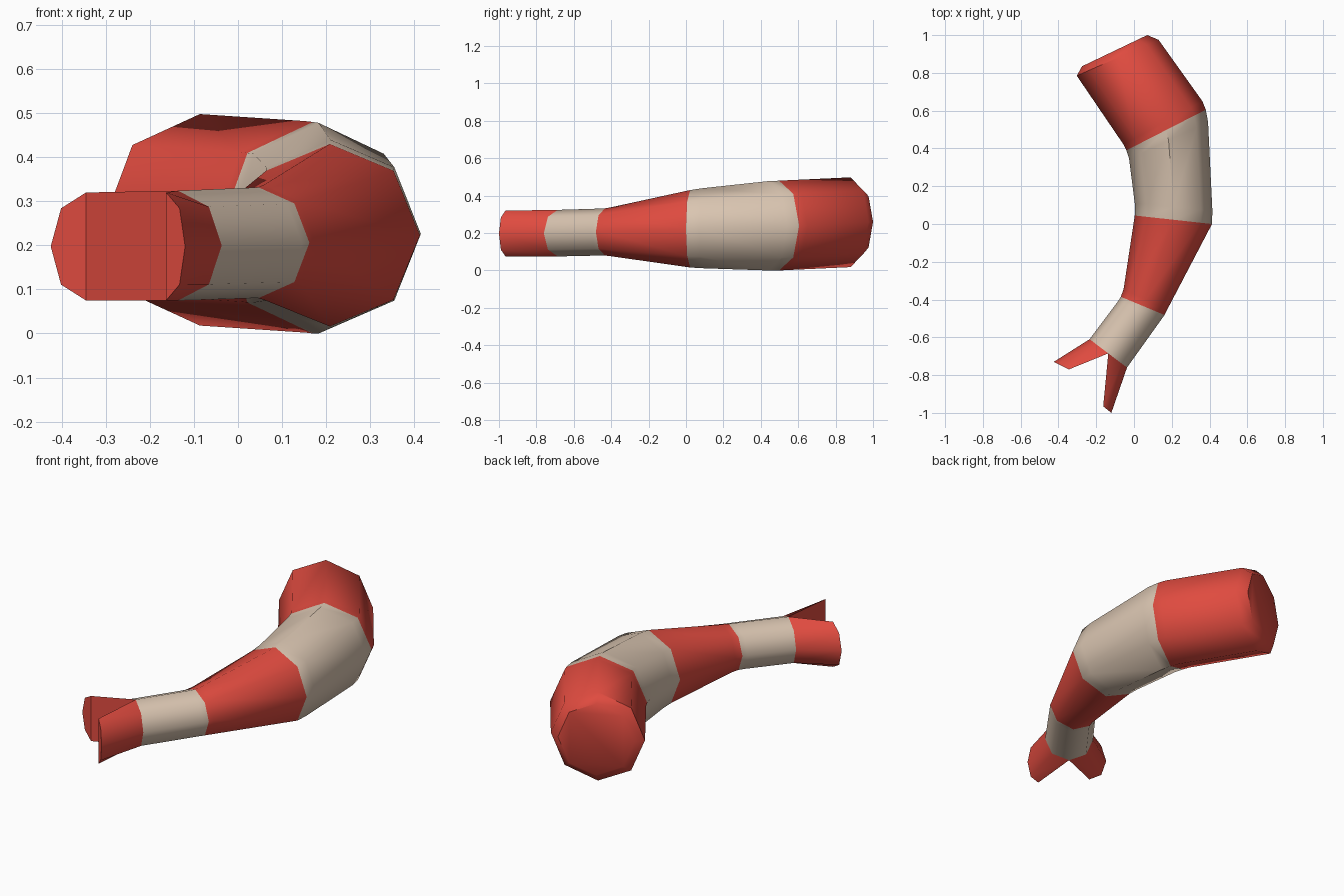
import bpy, bmesh, math
from mathutils import Vector

if "Cube" in bpy.data.objects:
    bpy.data.objects.remove(bpy.data.objects["Cube"])


def material(name, rgb):
    m = bpy.data.materials.new(name)
    m.diffuse_color = (*rgb, 1)
    m.use_nodes = True
    m.node_tree.nodes["Principled BSDF"].inputs["Base Color"].default_value = m.diffuse_color
    return m


red = material("red", (0.74, 0.07, 0.05))
cream = material("cream", (0.70, 0.56, 0.44))


def ring(left, right, z0, z1, angles=range(0, 360, 45), centre=None):
    """Upright octagon (or part of one) spanning left to right in plan, z0 to z1 in height."""
    l, r = Vector((*left, 0)), Vector((*right, 0))
    c = (l + r) / 2 if centre is None else Vector((*centre, 0))
    u = r - c
    up = Vector((0, 0, (z1 - z0) / 2))
    mid = Vector((0, 0, (z0 + z1) / 2))
    return [c + mid + u * math.cos(math.radians(a)) + up * math.sin(math.radians(a))
            for a in angles]


def loft(name, rings, colours, cap_start=False, cap_end=False):
    """Skin a list of rings; colours gives a material index for each band."""
    bm = bmesh.new()
    loops = [[bm.verts.new(p) for p in r] for r in rings]
    n = len(loops[0])
    for a, b, col in zip(loops, loops[1:], colours):
        for i in range(n):
            j = (i + 1) % n
            bm.faces.new((a[i], a[j], b[j], b[i])).material_index = col
    if cap_start:
        bm.faces.new(loops[0]).material_index = colours[0]
    if cap_end:
        bm.faces.new(loops[-1]).material_index = colours[-1]
    bmesh.ops.recalc_face_normals(bm, faces=bm.faces)
    me = bpy.data.meshes.new(name)
    bm.to_mesh(me)
    bm.free()
    me.materials.append(red)
    me.materials.append(cream)
    ob = bpy.data.objects.new(name, me)
    bpy.context.collection.objects.link(ob)
    bpy.ops.object.select_all(action='DESELECT')
    ob.select_set(True)
    bpy.context.view_layer.objects.active = ob
    bpy.ops.object.shade_smooth_by_angle(angle=math.radians(46))
    return ob


# Curved, tapering body: plan left edge, plan right edge, bottom, top
sections = [
    ((-0.275, 0.835), (0.07, 1.00), 0.065, 0.455),   # bevelled thick end
    ((-0.303, 0.785), (0.13, 0.975), 0.018, 0.498),
    ((-0.055, 0.42), (0.362, 0.65), 0.002, 0.482),
    ((-0.04, 0.39), (0.38, 0.605), 0.0, 0.48),       # stripe edge
    ((-0.026, 0.345), (0.392, 0.54), 0.0, 0.478),
    ((0.004, 0.11), (0.415, 0.07), 0.012, 0.44),
    ((0.004, 0.045), (0.413, 0.0), 0.016, 0.43),     # stripe edge
    ((-0.055, -0.345), (0.175, -0.455), 0.076, 0.338),
    ((-0.07, -0.385), (0.162, -0.482), 0.08, 0.332),  # stripe edge
    ((-0.085, -0.41), (0.145, -0.505), 0.08, 0.331),
    ((-0.235, -0.61), (-0.037, -0.76), 0.075, 0.324),
]
loft("striped_body", [ring(*s) for s in sections],
     [0, 0, 0, 1, 1, 1, 0, 0, 1, 1], cap_start=True)

# Two half-octagon prongs forming the forked tail
fork = (-0.136, -0.685)
half = range(-90, 91, 45)
for name, base, tip_flat, tip_outer in (
        ("left_prong", (-0.235, -0.61), (-0.345, -0.77), (-0.425, -0.73)),
        ("right_prong", (-0.037, -0.76), (-0.163, -0.965), (-0.12, -1.0))):
    loft(name,
         [ring(base, base, 0.075, 0.324, half, fork),
          ring(tip_outer, tip_outer, 0.075, 0.32, half, tip_flat)],
         [0], cap_end=True)
